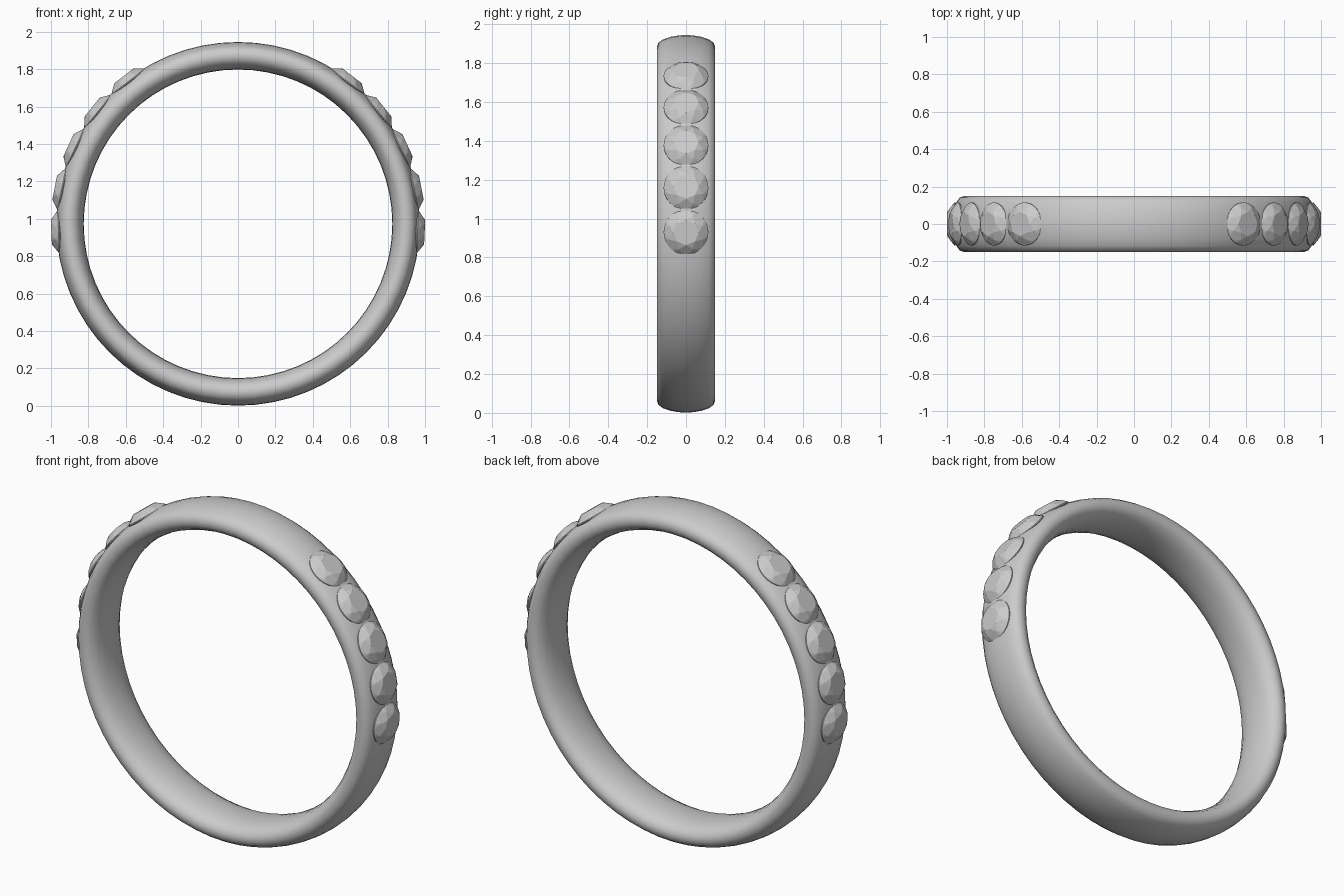
import bpy, bmesh, math
from mathutils import Matrix

if "Cube" in bpy.data.objects:
    bpy.data.objects.remove(bpy.data.objects["Cube"])

CZ = 0.973  # height of the ring centre


def finish(bm, name):
    me = bpy.data.meshes.new(name)
    bmesh.ops.recalc_face_normals(bm, faces=bm.faces)
    bm.to_mesh(me)
    bm.free()
    return me


def add(name, me):
    ob = bpy.data.objects.new(name, me)
    bpy.context.collection.objects.link(ob)
    return ob


# Band: rounded cross-section (radius, y) revolved around the y axis
half = [(0.825, 0.0), (0.828, 0.05), (0.838, 0.095), (0.858, 0.132), (0.885, 0.15),
        (0.908, 0.15), (0.932, 0.142), (0.949, 0.118), (0.962, 0.08), (0.969, 0.04), (0.972, 0.0)]
section = half + [(r, -y) for r, y in half[-2:0:-1]]
SEG = 64
bm = bmesh.new()
rings = []
for i in range(SEG):
    a = 2 * math.pi * i / SEG
    rings.append([bm.verts.new((r * math.cos(a), y, CZ + r * math.sin(a))) for r, y in section])
n = len(section)
for i in range(SEG):
    p, q = rings[i], rings[(i + 1) % SEG]
    for j in range(n):
        k = (j + 1) % n
        bm.faces.new((p[j], p[k], q[k], q[j]))
for f in bm.faces:
    f.smooth = True
add("ring_band", finish(bm, "ring_band"))

# Round brilliant stone: table, crown break, girdle and culet wrapped by a convex hull
bm = bmesh.new()
for count, r, h, shift in [(8, 0.065, 0.040, 0.0), (8, 0.094, 0.0235, 0.5),
                           (32, 0.115, 0.002, 0.0), (32, 0.115, -0.003, 0.0)]:
    for i in range(count):
        a = 2 * math.pi * (i + shift) / count
        bm.verts.new((r * math.cos(a), r * math.sin(a), h))
bm.verts.new((0, 0, -0.085))
bmesh.ops.convex_hull(bm, input=bm.verts)
bmesh.ops.dissolve_limit(bm, angle_limit=math.radians(1), verts=bm.verts, edges=bm.edges)
stone = finish(bm, "stone")

# Five stones on each shoulder
for side in (1, -1):
    for i in range(5):
        a = math.radians(90 - (-2.6 + 13.75 * i)) * side
        ob = add(f"stone_{'right' if side > 0 else 'left'}_{i + 1}", stone)
        ob.matrix_world = (Matrix.Translation((0, 0, CZ)) @ Matrix.Rotation(a, 4, 'Y')
                           @ Matrix.Translation((0, 0, 0.959)))
